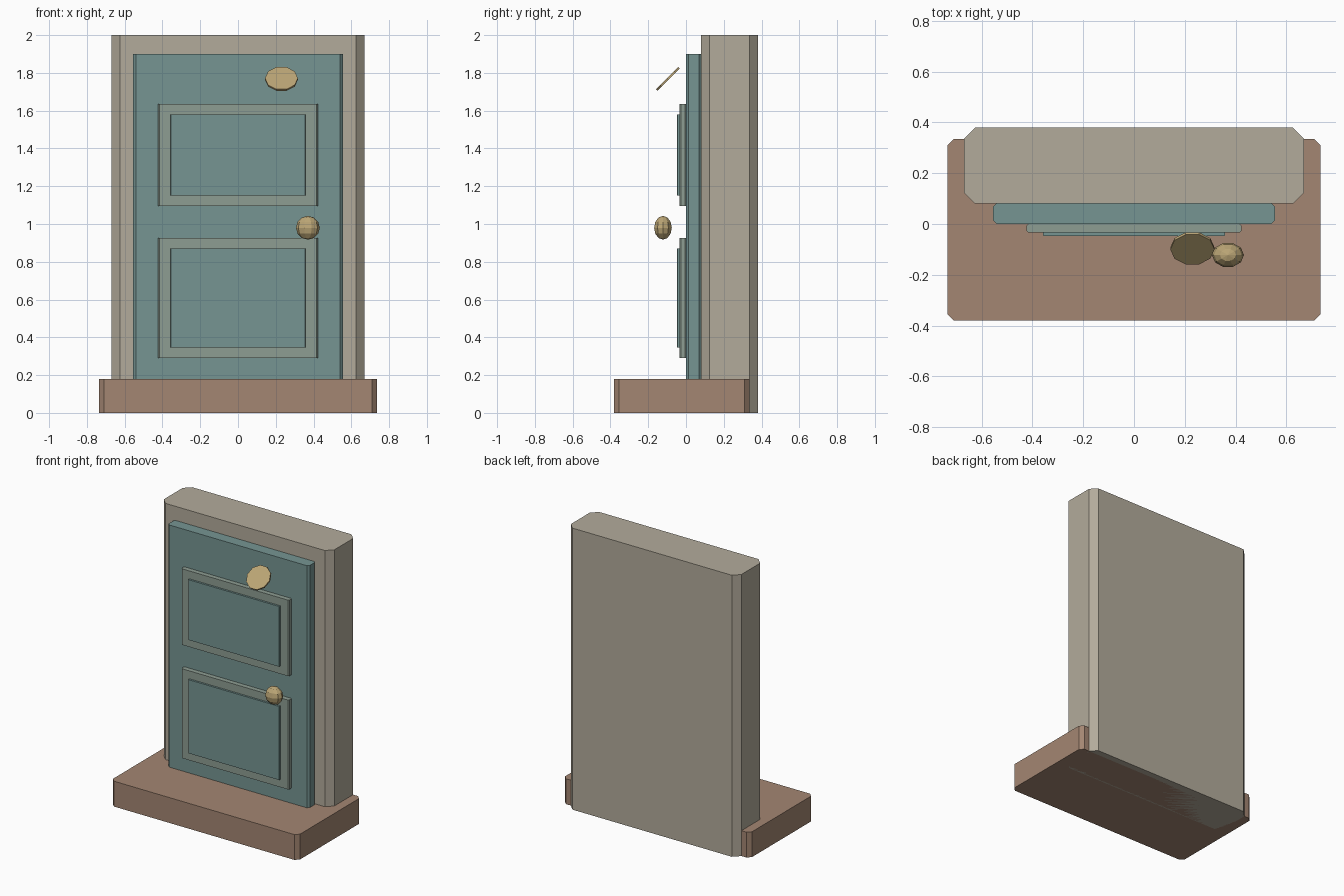
import bpy, bmesh, math
from mathutils import Matrix

if "Cube" in bpy.data.objects:
    bpy.data.objects.remove(bpy.data.objects["Cube"])


def material(name, rgb):
    m = bpy.data.materials.new(name)
    m.diffuse_color = (*rgb, 1.0)
    m.use_nodes = True
    m.node_tree.nodes["Principled BSDF"].inputs["Base Color"].default_value = m.diffuse_color
    return m


STONE = material("stone", (0.45, 0.41, 0.33))
STEP = material("step_clay", (0.37, 0.24, 0.17))
TEAL = material("teal_paint", (0.18, 0.30, 0.29))
TRIM = material("pale_trim", (0.27, 0.34, 0.29))
BRASS = material("brass", (0.50, 0.38, 0.18))


def finish(name, bm, mat):
    bmesh.ops.recalc_face_normals(bm, faces=bm.faces)
    mesh = bpy.data.meshes.new(name)
    bm.to_mesh(mesh)
    bm.free()
    mesh.materials.append(mat)
    obj = bpy.data.objects.new(name, mesh)
    bpy.context.collection.objects.link(obj)
    return obj


def slab(name, half_x, y0, y1, z0, z1, chamfer, mat):
    """Upright prism whose plan is a rectangle with cut corners."""
    c = chamfer
    right = [(half_x - c, y0), (half_x, y0 + c), (half_x, y1 - c), (half_x - c, y1)]
    plan = right + [(-x, y) for x, y in reversed(right)]
    bm = bmesh.new()
    base = bm.faces.new([bm.verts.new((x, y, z0)) for x, y in plan])
    top = bmesh.ops.extrude_face_region(bm, geom=[base])["geom"]
    bmesh.ops.translate(bm, vec=(0, 0, z1 - z0),
                        verts=[v for v in top if isinstance(v, bmesh.types.BMVert)])
    return finish(name, bm, mat)


# Surround, doorstep and door leaf
slab("door_surround", 0.67, 0.08, 0.38, 0.0, 2.0, 0.044, STONE)
slab("doorstep", 0.735, -0.38, 0.335, 0.0, 0.18, 0.026, STEP)
slab("door_leaf", 0.555, 0.0, 0.082, 0.18, 1.90, 0.014, TEAL)

# Raised panels: pale border block with a painted field on its face
for label, z0, z1 in (("upper", 1.095, 1.635), ("lower", 0.29, 0.925)):
    slab(label + "_panel_border", 0.423, -0.034, 0.002, z0, z1, 0.008, TRIM)
    slab(label + "_panel_field", 0.358, -0.048, -0.032, z0 + 0.056, z1 - 0.056, 0.003, TEAL)

# Door knob: flattened ten-sided ball
bm = bmesh.new()
bmesh.ops.create_uvsphere(bm, u_segments=10, v_segments=6, radius=1.0)
bmesh.ops.rotate(bm, verts=bm.verts, matrix=Matrix.Rotation(math.pi / 2, 3, 'Z'))
bmesh.ops.scale(bm, verts=bm.verts, vec=(0.063, 0.049, 0.063))
bmesh.ops.translate(bm, verts=bm.verts, vec=(0.37, -0.122, 0.98))
finish("door_knob", bm, BRASS)

# Tilted ten-sided disc near the top of the door
bm = bmesh.new()
bmesh.ops.create_cone(bm, cap_ends=True, segments=10, radius1=0.087,
                      radius2=0.087, depth=0.012)
bmesh.ops.rotate(bm, verts=bm.verts, matrix=Matrix.Rotation(math.pi / 2, 3, 'Z'))
bmesh.ops.rotate(bm, verts=bm.verts, matrix=Matrix.Rotation(math.radians(45), 3, 'X'))
bmesh.ops.translate(bm, verts=bm.verts, vec=(0.23, -0.096, 1.768))
finish("tilted_disc", bm, BRASS)
